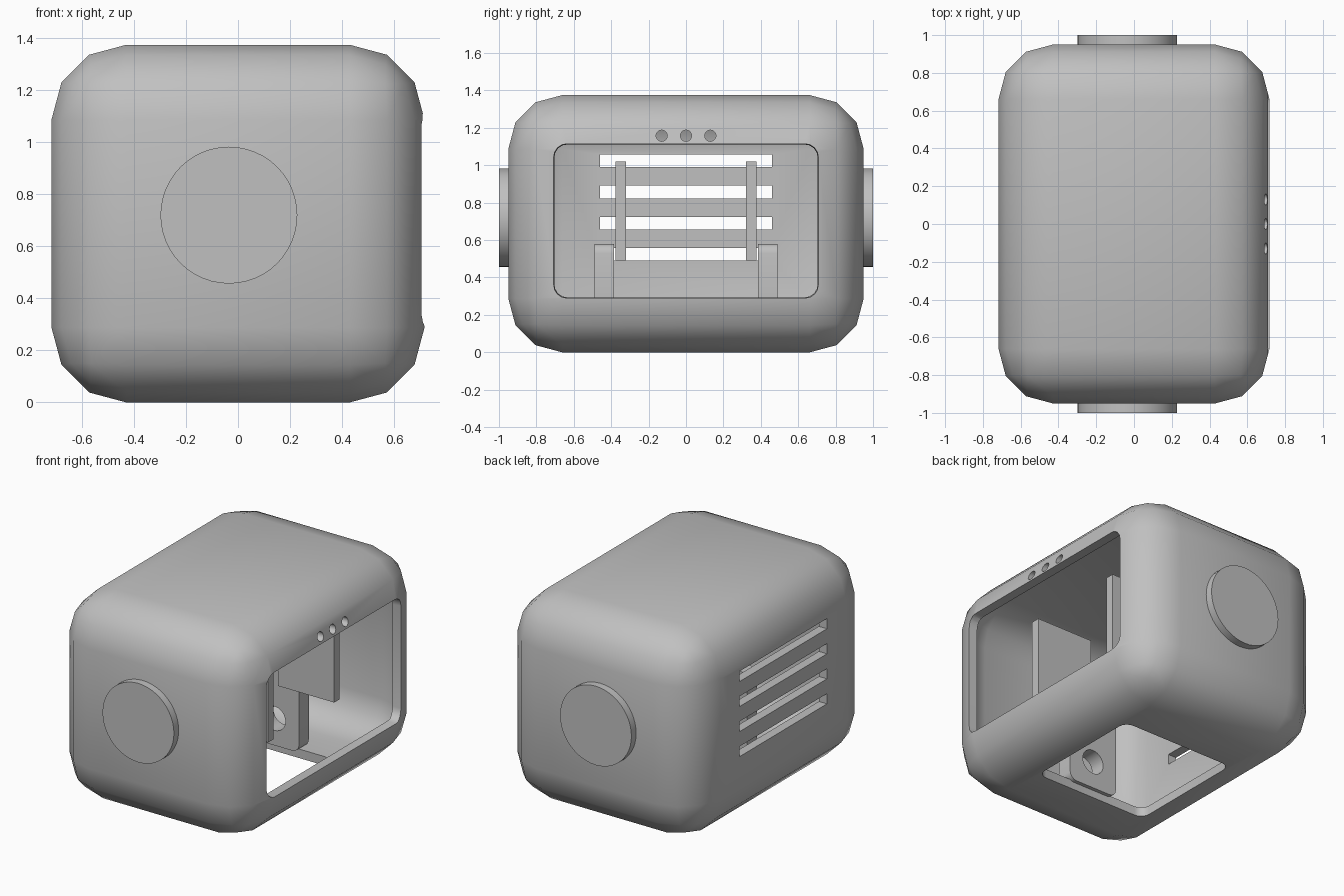
import bpy, bmesh, math
from mathutils import Matrix, Vector

if "Cube" in bpy.data.objects:
    bpy.data.objects.remove(bpy.data.objects["Cube"], do_unlink=True)

grey = bpy.data.materials.new("light grey plastic")
grey.use_nodes = True
colour = (0.53, 0.53, 0.53, 1)
grey.diffuse_color = colour
grey.node_tree.nodes["Principled BSDF"].inputs["Base Color"].default_value = colour


def finish(name, bm):
    mesh = bpy.data.meshes.new(name)
    bmesh.ops.recalc_face_normals(bm, faces=bm.faces)
    bm.to_mesh(mesh)
    bm.free()
    mesh.materials.append(grey)
    obj = bpy.data.objects.new(name, mesh)
    bpy.context.collection.objects.link(obj)
    return obj


def box(name, lo, hi, radius=0, segments=3, axis=None, taper=None):
    """Box between two corners; rounds all edges, or only those along an axis."""
    lo, hi = Vector(lo), Vector(hi)
    bm = bmesh.new()
    bmesh.ops.create_cube(bm, size=1)
    for v in bm.verts:
        v.co = (lo + hi) / 2 + v.co * (hi - lo)
    if radius:
        edges = [e for e in bm.edges if axis is None or
                 abs((e.verts[0].co - e.verts[1].co)[axis]) > 1e-4]
        bmesh.ops.bevel(bm, geom=edges, offset=radius, segments=segments,
                        profile=0.5, affect='EDGES')
    if taper:
        mid = (lo + hi) / 2
        for v in bm.verts:
            if v.co[axis] < mid[axis]:
                for i in range(3):
                    if i != axis:
                        v.co[i] -= math.copysign(taper, v.co[i] - mid[i])
    return finish(name, bm)


def cylinder(name, centre, radius, depth, axis, segments=48):
    bm = bmesh.new()
    turn = Matrix.Rotation(math.pi / 2, 4, 'Y' if axis == 0 else 'X')
    bmesh.ops.create_cone(bm, cap_ends=True, segments=segments, radius1=radius,
                          radius2=radius, depth=depth,
                          matrix=Matrix.Translation(centre) @ turn)
    return finish(name, bm)


def cut(obj, cutters):
    for c in cutters:
        mod = obj.modifiers.new("cut", 'BOOLEAN')
        mod.operation, mod.solver, mod.object = 'DIFFERENCE', 'EXACT', c
        bpy.context.view_layer.objects.active = obj
        bpy.ops.object.modifier_apply(modifier=mod.name)
        bpy.data.objects.remove(c, do_unlink=True)


def smooth(obj):
    bpy.ops.object.select_all(action='DESELECT')
    obj.select_set(True)
    bpy.context.view_layer.objects.active = obj
    bpy.ops.object.shade_smooth_by_angle(angle=math.radians(40))


# Hollow rounded housing
W, D, H, R, T = 0.717, 0.95, 1.375, 0.288, 0.06
housing = box("housing", (-W, -D, 0), (W, D, H), R)
cutters = [
    box("cavity", (T - W, T - D, T), (W - T, D - T, H - T), R - T),
    # Large side window with slanted rim, and floor opening
    box("window", (0.52, -0.715, 0.283), (0.84, 0.715, 1.122), 0.07, 4, 0, 0.018),
    box("floor_opening", (-0.41, -0.41, -0.1), (0.41, 0.41, 0.15), 0.06, 4, 2),
]
# Vent slots in the opposite wall
for i in range(4):
    z = 0.49 + i * 0.1667
    cutters.append(box("slot", (-0.9, -0.46, z), (-0.5, 0.46, z + 0.068)))
# Three small holes above the window
for y in (-0.13, 0, 0.13):
    cutters.append(cylinder("pinhole", (0.68, y, 1.158), 0.03, 0.3, 0, 20))
cut(housing, cutters)
smooth(housing)

for side, label in ((-1, "front"), (1, "back")):
    # Round end disc
    smooth(cylinder(label + "_disc", (-0.035, side * 0.965, 0.72), 0.263, 0.07, 1))
    # Inner divider plate
    a, b = sorted((side * 0.32, side * 0.378))
    box(label + "_divider", (0.07, a, 0.49), (0.485, b, 1.02))
    # Mounting bracket with a hole
    a, b = sorted((side * 0.385, side * 0.488))
    bracket = box(label + "_bracket", (-0.18, a, 0.05), (0.18, b, 0.58), 0.05, 4, 1)
    cut(bracket, [cylinder("bore", (0, side * 0.44, 0.23), 0.08, 0.4, 1, 32)])
    smooth(bracket)
